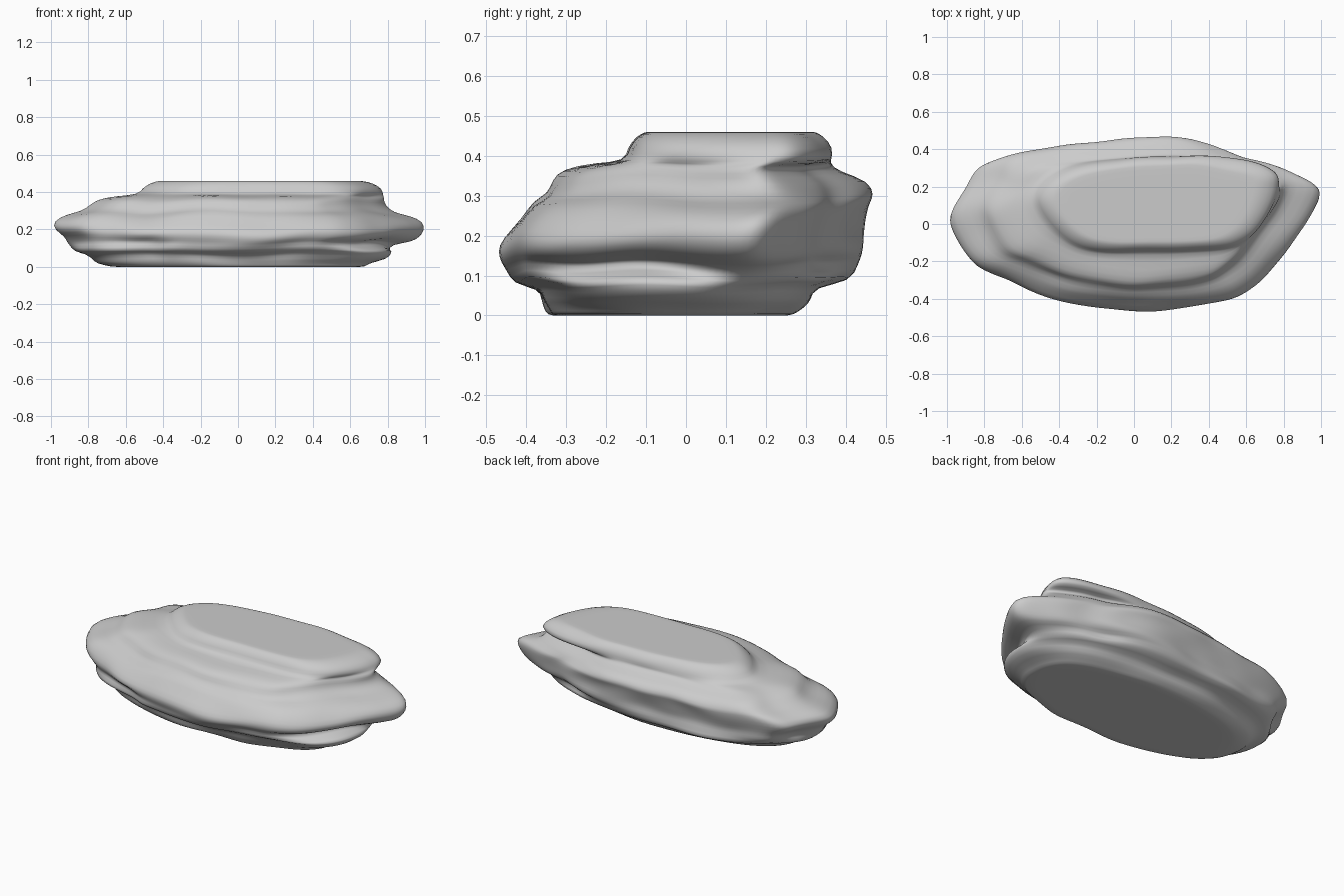
import bpy, bmesh, math
from mathutils import Vector, noise

cube = bpy.data.objects.get("Cube")
if cube:
    bpy.data.objects.remove(cube)

SEGMENTS = 80
ANGLES = [2 * math.pi * i / SEGMENTS for i in range(SEGMENTS)]


def catmull(a, b, c, d, t):
    return 0.5 * (2 * b + (c - a) * t + (2 * a - 5 * b + 4 * c - d) * t * t
                  + (3 * b - a - 3 * c + d) * t ** 3)


def polar_outline(points):
    """Smooth a closed outline, fit it to a unit box, return radius per angle."""
    pts = [Vector(p) for p in points]
    n = len(pts)
    dense = [catmull(pts[i - 1], pts[i], pts[(i + 1) % n], pts[(i + 2) % n], k / 12)
             for i in range(n) for k in range(12)]
    lo = Vector((min(p.x for p in dense), min(p.y for p in dense)))
    hi = Vector((max(p.x for p in dense), max(p.y for p in dense)))
    mid, half = (lo + hi) / 2, (hi - lo) / 2
    polar = []
    for p in dense:
        u, v = (p.x - mid.x) / half.x, (p.y - mid.y) / half.y
        polar.append((math.atan2(v, u) % (2 * math.pi), math.hypot(u, v)))
    polar.sort()
    turn = 2 * math.pi
    polar = ([(polar[-1][0] - turn, polar[-1][1])] + polar
             + [(polar[0][0] + turn, polar[0][1])])
    radii = []
    for a in ANGLES:
        for (a0, r0), (a1, r1) in zip(polar, polar[1:]):
            if a0 <= a <= a1:
                radii.append(r0 + (r1 - r0) * (a - a0) / max(a1 - a0, 1e-6))
                break
    return radii


# Outlines of the three kinds of layer
base = [(abs(math.cos(a)) ** 2.4 + abs(math.sin(a)) ** 2.4) ** (-1 / 2.4) for a in ANGLES]
wide = polar_outline([
    (-1, .02), (-.9, .2), (-.82, .33), (-.6, .39), (-.3, .43), (.15, .47), (.4, .44),
    (.6, .36), (.75, .33), (.93, .25), (1, .18), (.93, .03), (.75, -.22), (.6, -.36),
    (.45, -.42), (0, -.465), (-.4, -.41), (-.7, -.3), (-.87, -.22)])
slab = polar_outline([
    (-.52, .14), (-.43, .28), (-.2, .35), (.2, .38), (.5, .37), (.75, .3), (.77, .2),
    (.7, .03), (.6, -.08), (.45, -.13), (.1, -.14), (-.25, -.13), (-.42, -.03)])

# Strata: height, x min, x max, y min, y max, outline
strata = [
    (.0, -.68, .68, -.34, .26, base),
    (.02, -.76, .7, -.35, .29, base),
    (.04, -.77, .8, -.36, .31, base),
    (.075, -.82, .82, -.37, .32, base),
    (.085, -.88, .82, -.43, .42, base),
    (.125, -.91, .82, -.45, .43, wide),
    (.14, -.92, .94, -.46, .44, wide),
    (.17, -.93, .98, -.47, .44, wide),
    (.2, -.98, 1, -.46, .44, wide),
    (.245, -1, 1, -.42, .45, wide),
    (.28, -.92, .93, -.39, .465, wide),
    (.295, -.84, .83, -.35, .47, wide),
    (.335, -.79, .79, -.335, .45, wide),
    (.36, -.75, .78, -.31, .38, wide),
    (.378, -.66, .78, -.25, .37, wide),
    (.384, -.53, .78, -.15, .37, slab),
    (.42, -.51, .775, -.145, .365, slab),
    (.45, -.46, .72, -.12, .34, slab),
    (.46, -.42, .66, -.1, .32, slab),
]


def weathered(x, y, z):
    """Uneven, mostly horizontal wear; the flat top and bottom stay level."""
    if x < -.4 and y < 0 and .05 < z < .16:
        y *= .92  # hollow beneath the front ledge
    wear = 1 + .045 * noise.noise(Vector((x * 4, y * 5, z * 14)))
    level = max(0, math.sin(math.pi * z / .46))
    sag = .022 * level * noise.noise(Vector((x * 3 + 7, y * 4, z * 3)))
    return x * (1 + (wear - 1) * .4), y * wear, z + sag


bm = bmesh.new()


def add_ring(z, x0, x1, y0, y1, radii, scale=1.0):
    cx, cy, hx, hy = (x0 + x1) / 2, (y0 + y1) / 2, (x1 - x0) / 2, (y1 - y0) / 2
    return [bm.verts.new(weathered(cx + hx * r * scale * math.cos(a),
                                   cy + hy * r * scale * math.sin(a), z))
            for a, r in zip(ANGLES, radii)]


# Inner rings keep the caps flat under subdivision
rings = [add_ring(*strata[0], scale=s) for s in (.4, .95)]
rings += [add_ring(*s) for s in strata]
rings += [add_ring(*strata[-1], scale=s) for s in (.95, .4)]
for low, high in zip(rings, rings[1:]):
    for i in range(SEGMENTS):
        j = (i + 1) % SEGMENTS
        bm.faces.new((low[i], low[j], high[j], high[i]))
bm.faces.new(rings[0][::-1])
bm.faces.new(rings[-1])
bmesh.ops.recalc_face_normals(bm, faces=bm.faces[:])

mesh = bpy.data.meshes.new("layered_rock")
bm.to_mesh(mesh)
bm.free()
rock = bpy.data.objects.new("layered_rock", mesh)
bpy.context.collection.objects.link(rock)
for poly in mesh.polygons:
    poly.use_smooth = True
subdivision = rock.modifiers.new("Subdivision", "SUBSURF")
subdivision.levels = subdivision.render_levels = 1

# Stone colour
stone = bpy.data.materials.new("stone_grey")
stone.use_nodes = True
colour = (.6, .6, .6, 1)
stone.diffuse_color = colour
stone.node_tree.nodes["Principled BSDF"].inputs["Base Color"].default_value = colour
mesh.materials.append(stone)
